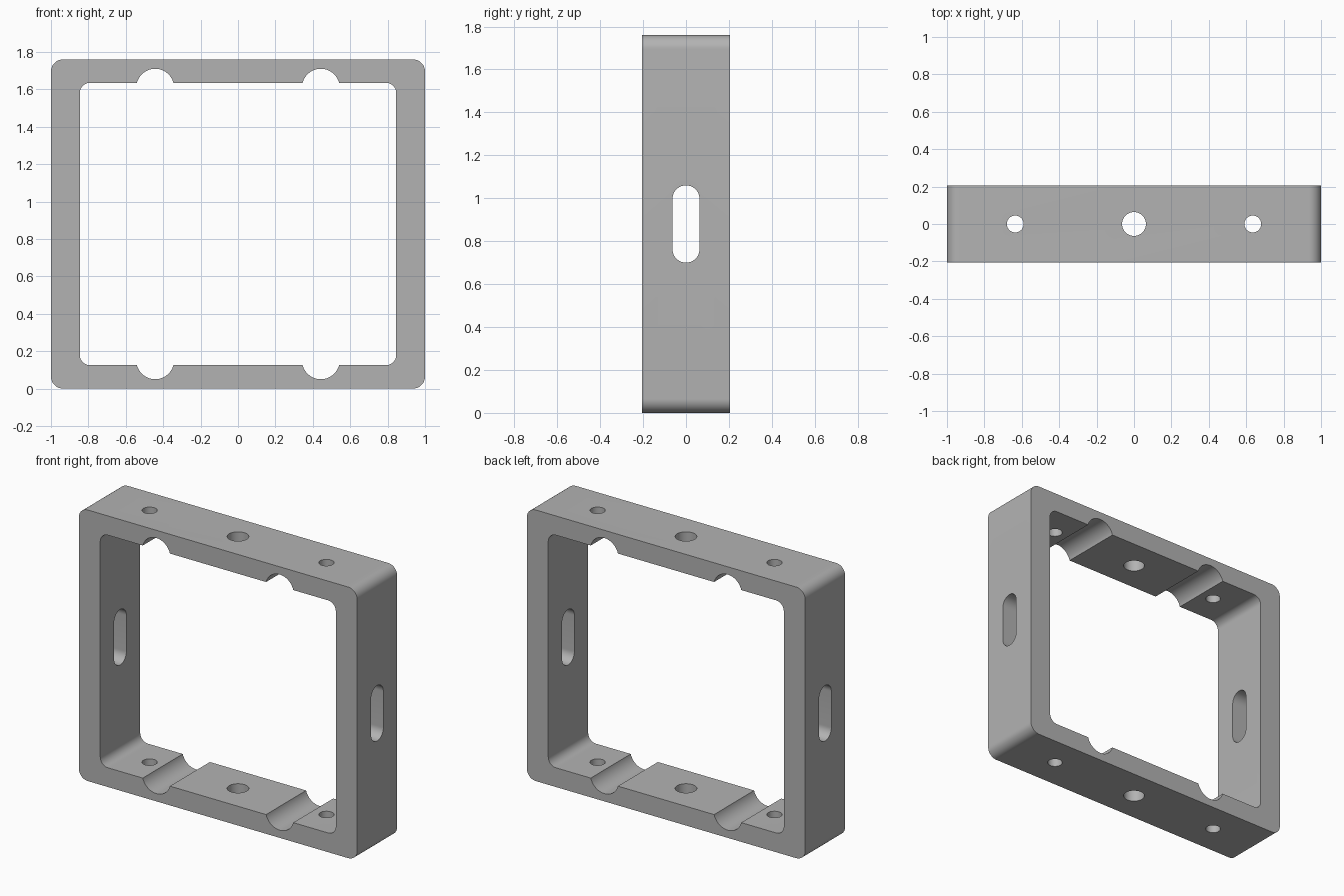
import bpy
import bmesh
from math import cos, sin, pi
from mathutils import Vector

cube = bpy.data.objects.get("Cube")
if cube:
    bpy.data.objects.remove(cube, do_unlink=True)

HEIGHT, DEPTH = 1.76, 0.41
MID = HEIGHT / 2

steel = bpy.data.materials.new("plain_grey")
steel.use_nodes = True
grey = (0.45, 0.45, 0.45, 1)
steel.diffuse_color = grey
steel.node_tree.nodes["Principled BSDF"].inputs["Base Color"].default_value = grey


def rounded_rect(half_w, half_h, radius, steps=12):
    """Outline centred on the origin; a full radius gives a circle or a slot."""
    points = []
    for quarter, (sx, sy) in enumerate([(1, 1), (-1, 1), (-1, -1), (1, -1)]):
        for i in range(steps + 1):
            a = (quarter + i / steps) * pi / 2
            points.append((sx * (half_w - radius) + radius * cos(a),
                           sy * (half_h - radius) + radius * sin(a)))
    return points


def prism(name, outline, axis, length, centre):
    """Extrude an outline along an axis, centred on a point."""
    place = {"X": lambda u, v, w: (w, u, v),
             "Y": lambda u, v, w: (u, w, v),
             "Z": lambda u, v, w: (u, v, w)}[axis]
    bm = bmesh.new()
    verts = [bm.verts.new(Vector(place(u, v, -length / 2)) + Vector(centre))
             for u, v in outline]
    bmesh.ops.remove_doubles(bm, verts=verts, dist=1e-5)
    face = bm.faces.new([v for v in verts if v.is_valid])
    extruded = bmesh.ops.extrude_face_region(bm, geom=[face])["geom"]
    bmesh.ops.translate(bm, vec=place(0, 0, length),
                        verts=[g for g in extruded if isinstance(g, bmesh.types.BMVert)])
    bmesh.ops.recalc_face_normals(bm, faces=bm.faces)
    mesh = bpy.data.meshes.new(name)
    bm.to_mesh(mesh)
    bm.free()
    mesh.materials.append(steel)
    obj = bpy.data.objects.new(name, mesh)
    bpy.context.collection.objects.link(obj)
    return obj


def circle(radius):
    return rounded_rect(radius, radius, radius)


# Outer block
frame = prism("frame", rounded_rect(1, MID, 0.065), "Y", DEPTH, (0, 0, MID))

# Window opening
cutters = [prism("window_cutter", rounded_rect(0.846, 0.755, 0.055), "Y", 1, (0, 0, MID))]

# Round grooves across the top and bottom bars
for x in (-0.443, 0.443):
    for z in (0.151, HEIGHT - 0.151):
        cutters.append(prism("groove_cutter", circle(0.101), "Y", 1, (x, 0, z)))

# Bolt holes through both bars
for x, radius in ((-0.635, 0.045), (0, 0.064), (0.635, 0.045)):
    cutters.append(prism("hole_cutter", circle(radius), "Z", 3, (x, 0, MID)))

# Upright slot through both side walls
cutters.append(prism("slot_cutter", rounded_rect(0.063, 0.18, 0.063), "X", 3, (0, 0, MID)))

for cutter in cutters:
    cutter.hide_render = True
    cut = frame.modifiers.new(cutter.name, "BOOLEAN")
    cut.operation = "DIFFERENCE"
    cut.solver = "EXACT"
    cut.object = cutter

# Bake the cuts, then discard the cutters
bpy.context.view_layer.update()
baked = bpy.data.meshes.new_from_object(
    frame.evaluated_get(bpy.context.evaluated_depsgraph_get()))
frame.modifiers.clear()
frame.data = baked
baked.name = "frame"
for cutter in cutters:
    bpy.data.objects.remove(cutter, do_unlink=True)

bpy.ops.object.select_all(action="DESELECT")
frame.select_set(True)
bpy.context.view_layer.objects.active = frame
bpy.ops.object.shade_smooth_by_angle(angle=pi / 6)
